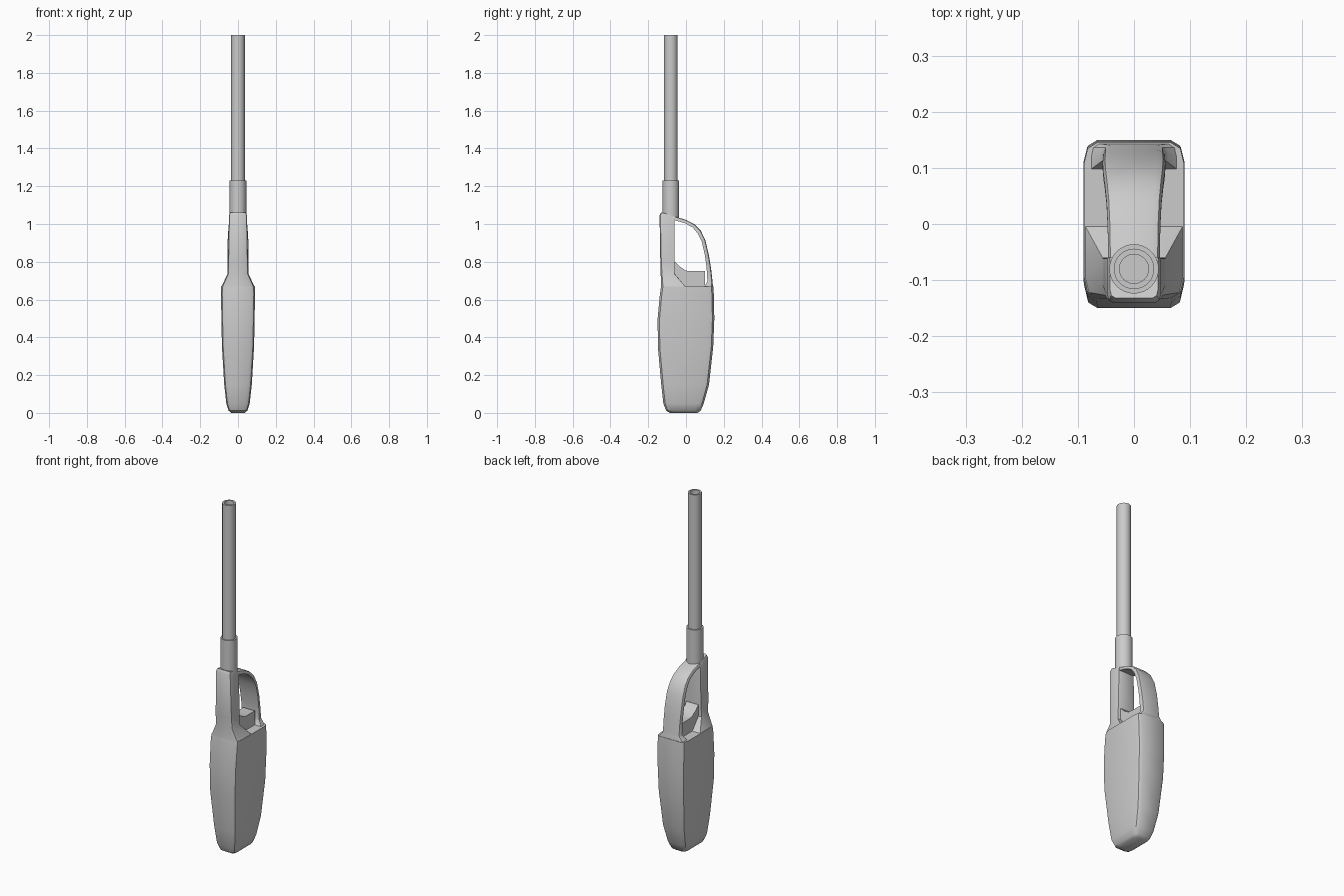
import bpy, bmesh, math


def finish(name, bm, angle=35):
    bmesh.ops.recalc_face_normals(bm, faces=bm.faces)
    me = bpy.data.meshes.new(name)
    bm.to_mesh(me)
    bm.free()
    ob = bpy.data.objects.new(name, me)
    bpy.context.collection.objects.link(ob)
    bpy.ops.object.select_all(action='DESELECT')
    ob.select_set(True)
    bpy.context.view_layer.objects.active = ob
    bpy.ops.object.shade_smooth_by_angle(angle=math.radians(angle))
    return ob


def loft(name, rings):
    bm = bmesh.new()
    loops = [[bm.verts.new(p) for p in r] for r in rings]
    n = len(loops[0])
    for a, b in zip(loops, loops[1:]):
        for i in range(n):
            j = (i + 1) % n
            bm.faces.new((a[i], a[j], b[j], b[i]))
    bm.faces.new(loops[0])
    bm.faces.new(loops[-1])
    return finish(name, bm)


def section(z, y0, y1, hx, cf, cb, tilt=0.0):
    """Corner-eased rectangle; cf / cb are the front and back corner sizes."""
    def corner(y, d, c):
        k = 1.6 * c
        return [(hx, y + d * k), (hx - 0.28 * c, y + d * 0.28 * k), (hx - c, y)]
    right = corner(y1, -1, cb)[::-1] + corner(y0, 1, cf)
    pts = right + [(-x, y) for x, y in right[::-1]]
    return [(x, y, z + tilt * (y - y0)) for x, y in pts]


# Handle body
loft("handle_body", [section(*s) for s in (
    (0.0, -0.085, 0.06, 0.035, 0.016, 0.016),
    (0.012, -0.105, 0.078, 0.05, 0.02, 0.02),
    (0.05, -0.12, 0.094, 0.062, 0.022, 0.022),
    (0.15, -0.131, 0.122, 0.073, 0.023, 0.023),
    (0.35, -0.149, 0.144, 0.085, 0.023, 0.023),
    (0.50, -0.150, 0.150, 0.088, 0.023, 0.023),
    (0.63, -0.138, 0.147, 0.09, 0.023, 0.023),
    (0.67, -0.132, 0.145, 0.089, 0.023, 0.023))])

# Neck with sloping shoulders
loft("neck", [section(*s) for s in (
    (0.665, -0.132, 0.0, 0.089, 0.023, 0.001),
    (0.735, -0.134, -0.06, 0.056, 0.016, 0.001),
    (0.80, -0.136, -0.06, 0.053, 0.012, 0.001),
    (1.045, -0.140, -0.06, 0.048, 0.01, 0.001, -0.25),
    (1.062, -0.132, -0.06, 0.043, 0.01, 0.001, -0.3))])

# Trigger guard: swept strip, (outer y, z), (inner y, z), half width
rings = []
for (oy, oz), (iy, iz), w in (
        ((-0.10, 1.052), (-0.10, 1.025), 0.045),
        ((-0.06, 1.040), (-0.06, 1.020), 0.046),
        ((0.00, 1.022), (-0.005, 1.004), 0.047),
        ((0.045, 0.998), (0.035, 0.982), 0.049),
        ((0.078, 0.965), (0.062, 0.950), 0.052),
        ((0.102, 0.915), (0.084, 0.905), 0.055),
        ((0.120, 0.840), (0.100, 0.835), 0.056),
        ((0.132, 0.770), (0.109, 0.770), 0.055),
        ((0.140, 0.700), (0.113, 0.700), 0.055),
        ((0.141, 0.690), (0.110, 0.690), 0.060),
        ((0.143, 0.665), (0.095, 0.665), 0.080)):
    def at(t):
        return oy + (iy - oy) * t, oz + (iz - oz) * t
    half = [(w - 0.014, 0.0), (w - 0.004, 0.15), (w, 0.5), (w, 1.0)]
    prof = half + [(-x, t) for x, t in half[::-1]]
    rings.append([(x, *at(t)) for x, t in prof])
loft("trigger_guard", rings)

# Trigger: concave profile extruded across x
trig = [(-0.07, 0.66), (-0.07, 0.80), (-0.058, 0.80), (-0.035, 0.776),
        (0.0, 0.753), (0.03, 0.75), (0.10, 0.75), (0.10, 0.66)]
loft("trigger", [[(x, y, z) for y, z in trig] for x in (-0.037, 0.037)])


def lathe(name, profile, y, n=32):
    bm = bmesh.new()
    vs = [bm.verts.new((r, y, z)) for r, z in profile]
    es = [bm.edges.new(p) for p in zip(vs, vs[1:])]
    bmesh.ops.spin(bm, geom=vs + es, cent=(0, y, 0), axis=(0, 0, 1),
                   angle=2 * math.pi, steps=n)
    bmesh.ops.remove_doubles(bm, verts=bm.verts, dist=1e-5)
    return finish(name, bm)


# Collar and hollow nozzle tube
lathe("collar", [(0, 1.02), (0.044, 1.02), (0.044, 1.23), (0, 1.23)], -0.08)
lathe("nozzle_tube", [(0.036, 1.22), (0.036, 2.0), (0.026, 2.0),
                      (0.026, 1.24), (0, 1.24)], -0.08)
